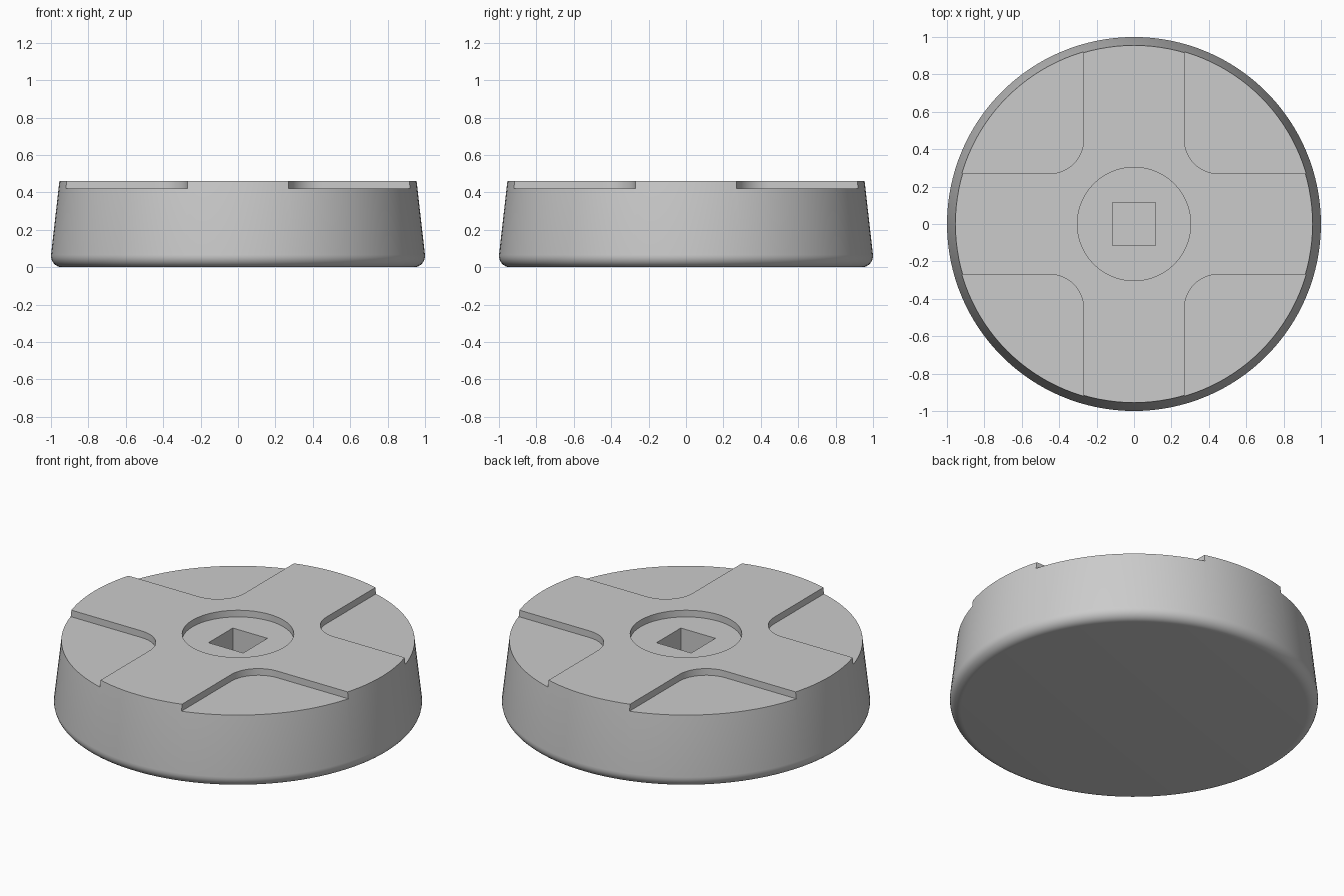
import bpy, bmesh, math

cube = bpy.data.objects.get("Cube")
if cube:
    bpy.data.objects.remove(cube, do_unlink=True)

TOP, STEP = 0.46, 0.04      # overall height, depth of the shallow recesses
ARM, FILLET = 0.27, 0.18    # half width of the cross arms, inner corner radius
SEGMENTS = 128

grey = bpy.data.materials.new("plain grey")
grey.use_nodes = True
grey.diffuse_color = (0.6, 0.6, 0.6, 1)
grey.node_tree.nodes["Principled BSDF"].inputs["Base Color"].default_value = (0.6, 0.6, 0.6, 1)


def make_object(name, bm):
    bmesh.ops.recalc_face_normals(bm, faces=bm.faces)
    mesh = bpy.data.meshes.new(name)
    bm.to_mesh(mesh)
    bm.free()
    mesh.materials.append(grey)
    obj = bpy.data.objects.new(name, mesh)
    bpy.context.collection.objects.link(obj)
    return obj


def prism(name, outline, z0, z1):
    bm = bmesh.new()
    face = bm.faces.new([bm.verts.new((x, y, z0)) for x, y in outline])
    extruded = bmesh.ops.extrude_face_region(bm, geom=[face])["geom"]
    verts = [v for v in extruded if isinstance(v, bmesh.types.BMVert)]
    bmesh.ops.translate(bm, vec=(0, 0, z1 - z0), verts=verts)
    return make_object(name, bm)


def circle(radius, count):
    angles = [math.tau * i / count for i in range(count)]
    return [(radius * math.cos(a), radius * math.sin(a)) for a in angles]


# Tapered round body with a rounded bottom edge
R = 0.06
profile = []
for i in range(9):
    a = math.radians(-90 + 96 * i / 8)
    profile.append((1 - R + R * math.cos(a), R + R * math.sin(a)))
profile.append((0.955, TOP))
bm = bmesh.new()
rings = [[bm.verts.new((x, y, z)) for x, y in circle(r, SEGMENTS)] for r, z in profile]
for low, high in zip(rings, rings[1:]):
    for i in range(SEGMENTS):
        j = (i + 1) % SEGMENTS
        bm.faces.new((low[i], low[j], high[j], high[i]))
bm.faces.new(rings[0])
bm.faces.new(rings[-1])
body = make_object("round_base", bm)

# Four recessed quadrants that leave a raised cross
corner = [(1.2, ARM), (1.2, 1.2), (ARM, 1.2)]
centre = ARM + FILLET
for i in range(17):
    a = math.pi + math.pi / 2 * i / 16
    corner.append((centre + FILLET * math.cos(a), centre + FILLET * math.sin(a)))
cutters = []
for sx in (1, -1):
    for sy in (1, -1):
        outline = [(x * sx, y * sy) for x, y in corner]
        cutters.append(prism("quadrant_cutter", outline, TOP - STEP, TOP + 0.2))

# Round centre recess and square socket
cutters.append(prism("centre_recess_cutter", circle(0.303, 96), TOP - STEP, TOP + 0.2))
s = 0.115
cutters.append(prism("square_socket_cutter", [(-s, -s), (s, -s), (s, s), (-s, s)], 0.2, TOP + 0.3))

bpy.ops.object.select_all(action='DESELECT')
bpy.context.view_layer.objects.active = body
body.select_set(True)
for cutter in cutters:
    cutter.hide_render = True
    mod = body.modifiers.new("cut", 'BOOLEAN')
    mod.operation = 'DIFFERENCE'
    mod.solver = 'EXACT'
    mod.object = cutter
    bpy.ops.object.modifier_apply(modifier=mod.name)
    bpy.data.objects.remove(cutter, do_unlink=True)

bpy.ops.object.shade_smooth_by_angle(angle=math.radians(30))
